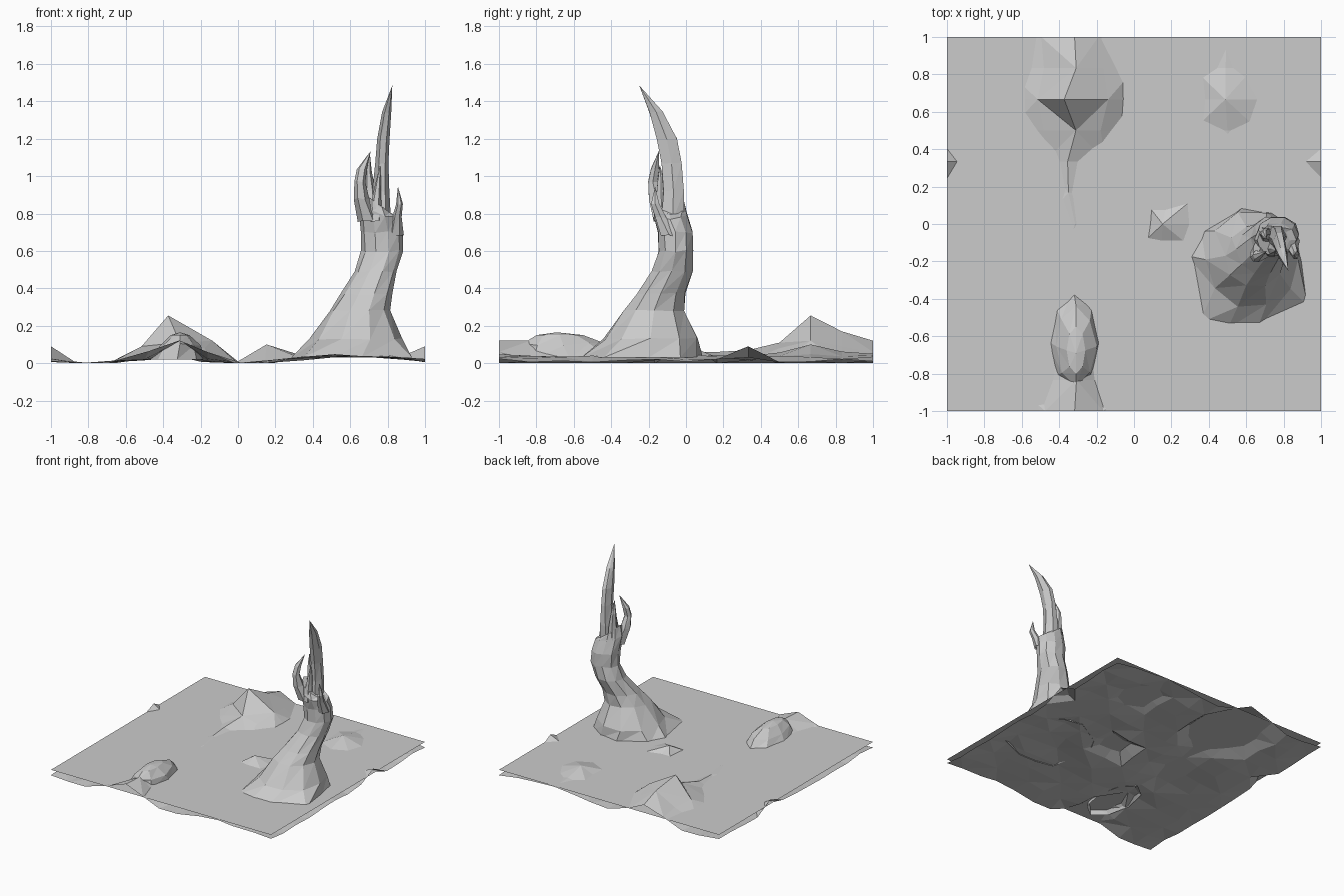
import bpy, math, random
from mathutils import Vector

if "Cube" in bpy.data.objects:
    bpy.data.objects.remove(bpy.data.objects["Cube"])

random.seed(4)


def make_object(name, verts, faces):
    mesh = bpy.data.meshes.new(name)
    mesh.from_pydata(verts, [], faces)
    mesh.update()
    obj = bpy.data.objects.new(name, mesh)
    bpy.context.collection.objects.link(obj)
    return obj


def loft(name, rings, tip=None, cap=False):
    """Skin equal-sized rings from bottom to top; end in a tip or flat cap."""
    n = len(rings[0])
    verts = [p for ring in rings for p in ring]
    faces = []
    for r in range(len(rings) - 1):
        for k in range(n):
            a, b = r * n + k, r * n + (k + 1) % n
            faces += [(a, b, b + n), (a, b + n, a + n)]
    top = (len(rings) - 1) * n
    if tip:
        verts.append(tip)
        faces += [(top + k, top + (k + 1) % n, len(verts) - 1) for k in range(n)]
    elif cap:
        faces.append(tuple(range(top, top + n)))
    return make_object(name, verts, faces)


def box_ring(z, x0, x1, y0, y1, n=10, tilt=0.0, rough=0.0):
    """Elliptical ring filling the given x and y ranges."""
    cx, cy, rx, ry = (x0 + x1) / 2, (y0 + y1) / 2, (x1 - x0) / 2, (y1 - y0) / 2
    ring = []
    for k in range(n):
        a = math.tau * k / n
        s = 1 + random.uniform(-rough, rough)
        ring.append((cx + rx * s * math.cos(a), cy + ry * s * math.sin(a),
                     z + tilt * math.cos(a) + random.uniform(-rough, rough) * 0.15))
    return ring


# Flat ground or water sheet
P = 0.055
make_object("flat_sheet", [(-1, -1, P), (1, -1, P), (1, 1, P), (-1, 1, P)], [(0, 1, 2, 3)])

# Rolling terrain that breaks through the sheet at its peaks
base = [.02, 0, .012, .03, .05, .02, 0, .012, .03, .046, .045, .035, .02]
peaks = {(-2, 4): .255, (-2, 5): .17, (-2, 6): .12, (-2, 3): .11, (-2, 2): .07,
         (-3, 4): .09, (-1, 4): .12, (-3, 3): .065, (-1, 3): .08, (-1, 5): .09,
         (-3, 5): .08, (-3, 6): .065, (-1, 6): .06, (-2, 1): .06, (-2, 0): .057,
         (-2, -6): .12, (-1, -6): .06, (-3, -6): .065, (-2, -5): .12, (-2, -4): .13,
         (1, 0): .10, (3, 4): .10, (3, 5): .062, (3, 3): .057, (6, 2): .09, (-6, 2): .09}
N = 12
verts, faces = [], []
for j in range(N + 1):
    for i in range(N + 1):
        gi, gj = i - 6, j - 6
        z = max(0, base[i] + random.uniform(-.015, .006))
        z = peaks.get((gi, gj), z)
        jx = 0 if i in (0, N) else random.uniform(-.03, .03)
        if (gi, gj) == (-2, 4):
            jx = -.04
        verts.append((gi / 6 + jx, gj / 6, z))
for j in range(N):
    for i in range(N):
        a = j * (N + 1) + i
        b, c, d = a + 1, a + N + 2, a + N + 1
        faces += [(a, b, c), (a, c, d)] if (i + j) % 2 else [(a, b, d), (b, c, d)]
make_object("terrain", verts, faces)

# Half-buried rock near the front edge
loft("rock", [box_ring(.02, -.47, -.18, -.90, -.34, 8),
              box_ring(.10, -.42, -.20, -.86, -.45, 8, rough=.06),
              box_ring(.15, -.36, -.26, -.80, -.55, 8)], tip=(-.31, -.69, .165))

# Flared trunk, open at the bottom
foot = [(.90, -.20), (.87, -.03), (.74, .06), (.58, .09), (.36, -.04),
        (.285, -.17), (.35, -.53), (.5, -.56), (.66, -.56), (.93, -.44)]
loft("trunk", [
    [(x, y, .03) for x, y in foot],
    box_ring(.13, .385, .88, -.45, .07, rough=.03),
    box_ring(.28, .485, .815, -.34, .00, rough=.04),
    box_ring(.37, .55, .82, -.27, .00, rough=.04),
    box_ring(.49, .625, .85, -.19, .04, rough=.04),
    box_ring(.60, .66, .885, -.15, .04, rough=.04),
    box_ring(.70, .655, .88, -.155, .04, rough=.04),
    box_ring(.80, .64, .865, -.18, .01, tilt=-.03, rough=.05),
    box_ring(.85, .655, .83, -.165, -.01, tilt=-.06, rough=.06)], cap=True)

# Broken splinters: rows of z, x0, x1, y0, y1 followed by a tip
splinters = {
    "main_splinter": ([(.76, .70, .82, -.14, .0), (.92, .72, .81, -.13, -.005),
                       (1.07, .735, .805, -.14, -.015), (1.2, .745, .81, -.165, -.04),
                       (1.34, .77, .82, -.2, -.12)], (.825, -.25, 1.485)),
    "left_splinter": ([(.76, .64, .75, -.18, -.05), (.88, .62, .70, -.205, -.11),
                       (.97, .622, .682, -.205, -.15), (1.04, .635, .69, -.19, -.14)],
                      (.71, -.145, 1.135)),
    "inner_splinter": ([(.78, .66, .75, -.12, -.01), (.92, .675, .735, -.09, -.02),
                        (1.02, .68, .715, -.08, -.03)], (.705, -.08, 1.12)),
    "right_splinter": ([(.68, .80, .885, -.14, -.04), (.78, .825, .875, -.17, -.10),
                        (.85, .845, .882, -.19, -.14)], (.855, -.165, .945)),
    "front_splinter": ([(.76, .70, .77, -.18, -.08), (.88, .715, .765, -.165, -.10),
                        (.97, .735, .765, -.155, -.11)], (.76, -.14, 1.06)),
}
for name, (rows, tip) in splinters.items():
    loft(name, [box_ring(*row, n=6, rough=.04) for row in rows], tip=tip)
